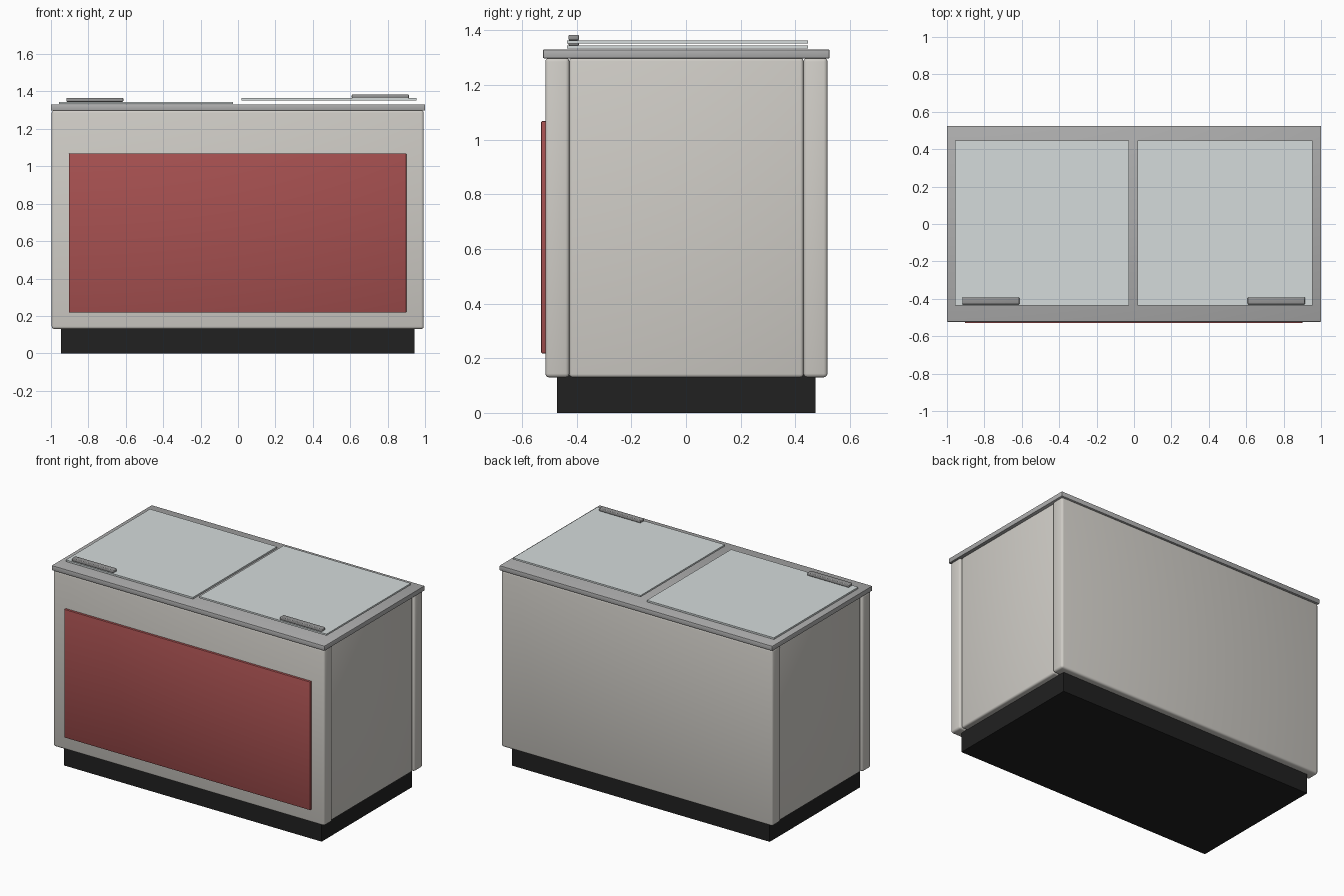
import bpy
import math

if "Cube" in bpy.data.objects:
    bpy.data.objects.remove(bpy.data.objects["Cube"])


def material(name, color):
    m = bpy.data.materials.new(name)
    m.diffuse_color = (*color, 1)
    m.use_nodes = True
    m.node_tree.nodes["Principled BSDF"].inputs["Base Color"].default_value = m.diffuse_color
    return m


def box(name, x, y, z, mat=None, bevel=0.0, segments=3):
    """Box from (min, max) extents, with optionally rounded edges."""
    bpy.ops.mesh.primitive_cube_add(
        size=1, location=[(a + b) / 2 for a, b in (x, y, z)])
    ob = bpy.context.object
    ob.name = name
    ob.scale = [b - a for a, b in (x, y, z)]
    bpy.ops.object.transform_apply(location=False, rotation=False, scale=True)
    if mat:
        ob.data.materials.append(mat)
    if bevel:
        mod = ob.modifiers.new("rounded_edges", "BEVEL")
        mod.width = bevel
        mod.segments = segments
        bpy.ops.object.modifier_apply(modifier=mod.name)
        bpy.ops.object.shade_smooth_by_angle(angle=math.radians(35))
    return ob


cream = material("cream_enamel", (0.63, 0.61, 0.57))
black = material("black_plinth", (0.015, 0.015, 0.015))
red = material("red_panel", (0.38, 0.08, 0.08))
metal = material("grey_metal", (0.42, 0.42, 0.42))
handle_grey = material("handle_grey", (0.3, 0.3, 0.3))
glass = material("pale_glass", (0.66, 0.71, 0.71))

# Recessed plinth and cabinet: middle body between front and back slabs
box("plinth", (-0.946, 0.944), (-0.472, 0.474), (0, 0.14), black)
box("cabinet_core", (-0.984, 0.982), (-0.427, 0.43), (0.13, 1.3), cream, 0.012)
box("cabinet_front", (-0.996, 0.993), (-0.515, -0.427), (0.13, 1.3), cream, 0.014)
box("cabinet_back", (-0.996, 0.993), (0.43, 0.518), (0.13, 1.3), cream, 0.014)
box("front_panel", (-0.904, 0.9), (-0.53, -0.512), (0.218, 1.068), red, 0.003, 2)

# Top rim
box("top_rim", (-1, 1), (-0.523, 0.525), (1.298, 1.33), metal, 0.003, 2)

# Two sliding lids at different heights, each with a pull handle
for side, lid_x, handle_x, z in (
        ("left", (-0.958, -0.026), (-0.918, -0.613), 1.334),
        ("right", (0.02, 0.954), (0.608, 0.914), 1.353)):
    box(side + "_glass_lid", lid_x, (-0.435, 0.447), (z, z + 0.011), glass)
    box(side + "_lid_handle", handle_x, (-0.43, -0.392),
        (z + 0.011, z + 0.031), handle_grey, 0.005)
